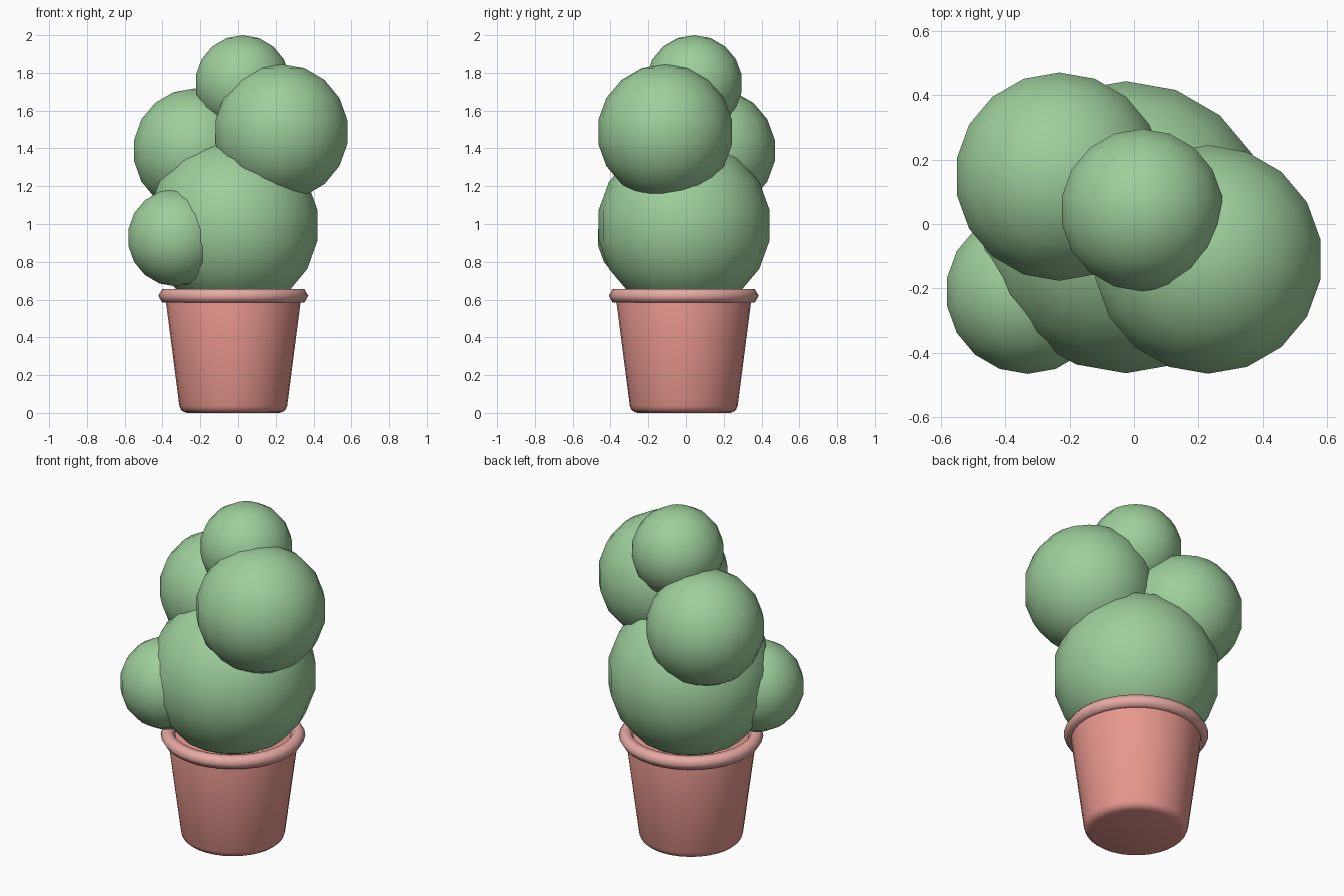
import bpy, bmesh
from math import radians, cos, sin, pi
from mathutils import Vector, Matrix

if "Cube" in bpy.data.objects:
    bpy.data.objects.remove(bpy.data.objects["Cube"])


def material(name, rgb):
    m = bpy.data.materials.new(name)
    m.diffuse_color = (*rgb, 1)
    m.use_nodes = True
    m.node_tree.nodes["Principled BSDF"].inputs["Base Color"].default_value = m.diffuse_color
    return m


GREEN = material("leaf_green", (0.34, 0.62, 0.33))
CLAY = material("clay", (0.80, 0.31, 0.27))
RIM = material("light_clay", (0.80, 0.40, 0.37))
AXIS_X, AXIS_Y = -0.025, -0.012


def finish(bm, name, mat, loc, angle):
    bmesh.ops.recalc_face_normals(bm, faces=bm.faces)
    mesh = bpy.data.meshes.new(name)
    bm.to_mesh(mesh)
    bm.free()
    ob = bpy.data.objects.new(name, mesh)
    ob.location = loc
    mesh.materials.append(mat)
    bpy.context.collection.objects.link(ob)
    bpy.ops.object.select_all(action='DESELECT')
    ob.select_set(True)
    bpy.context.view_layer.objects.active = ob
    bpy.ops.object.shade_smooth_by_angle(angle=radians(angle))
    return ob


def lathe(name, profile, mat, steps, closed=False, angle=60):
    bm = bmesh.new()
    vs = [bm.verts.new((r, 0, z)) for r, z in profile]
    pairs = list(zip(vs, vs[1:])) + ([(vs[-1], vs[0])] if closed else [])
    edges = [bm.edges.new(p) for p in pairs]
    bmesh.ops.spin(bm, geom=vs + edges, cent=(0, 0, 0), axis=(0, 0, 1),
                   angle=2 * pi, steps=steps)
    bmesh.ops.remove_doubles(bm, verts=bm.verts, dist=1e-4)
    return finish(bm, name, mat, (AXIS_X, AXIS_Y, 0), angle)


# Tapered pot with a rounded foot and a closed top
lathe("pot", [(0, 0), (0.245, 0), (0.264, 0.006), (0.278, 0.018), (0.286, 0.038),
              (0.357, 0.59), (0.352, 0.612), (0.33, 0.622), (0, 0.622)], CLAY, 32)

# Rounded rim with a six-sided cross-section
lathe("pot_rim", [(0.357 + 0.04 * cos(i * pi / 3), 0.62 + 0.04 * sin(i * pi / 3))
                  for i in range(6)], RIM, 32, closed=True, angle=80)

# Leaf balls: name, centre, radius
BALLS = [
    ("leaf_ball_main", (-0.025, -0.01, 0.993), 0.460),
    ("leaf_ball_right", (0.23, -0.11, 1.487), 0.360),
    ("leaf_ball_back_left", (-0.232, 0.147, 1.389), 0.328),
    ("leaf_ball_top", (0.025, 0.043, 1.744), 0.256),
    ("leaf_ball_low_left", (-0.33, -0.211, 0.928), 0.258),
]
for name, centre, radius in BALLS:
    bm = bmesh.new()
    bmesh.ops.create_uvsphere(bm, u_segments=18, v_segments=9, radius=radius)
    finish(bm, name, GREEN, centre, 60)
